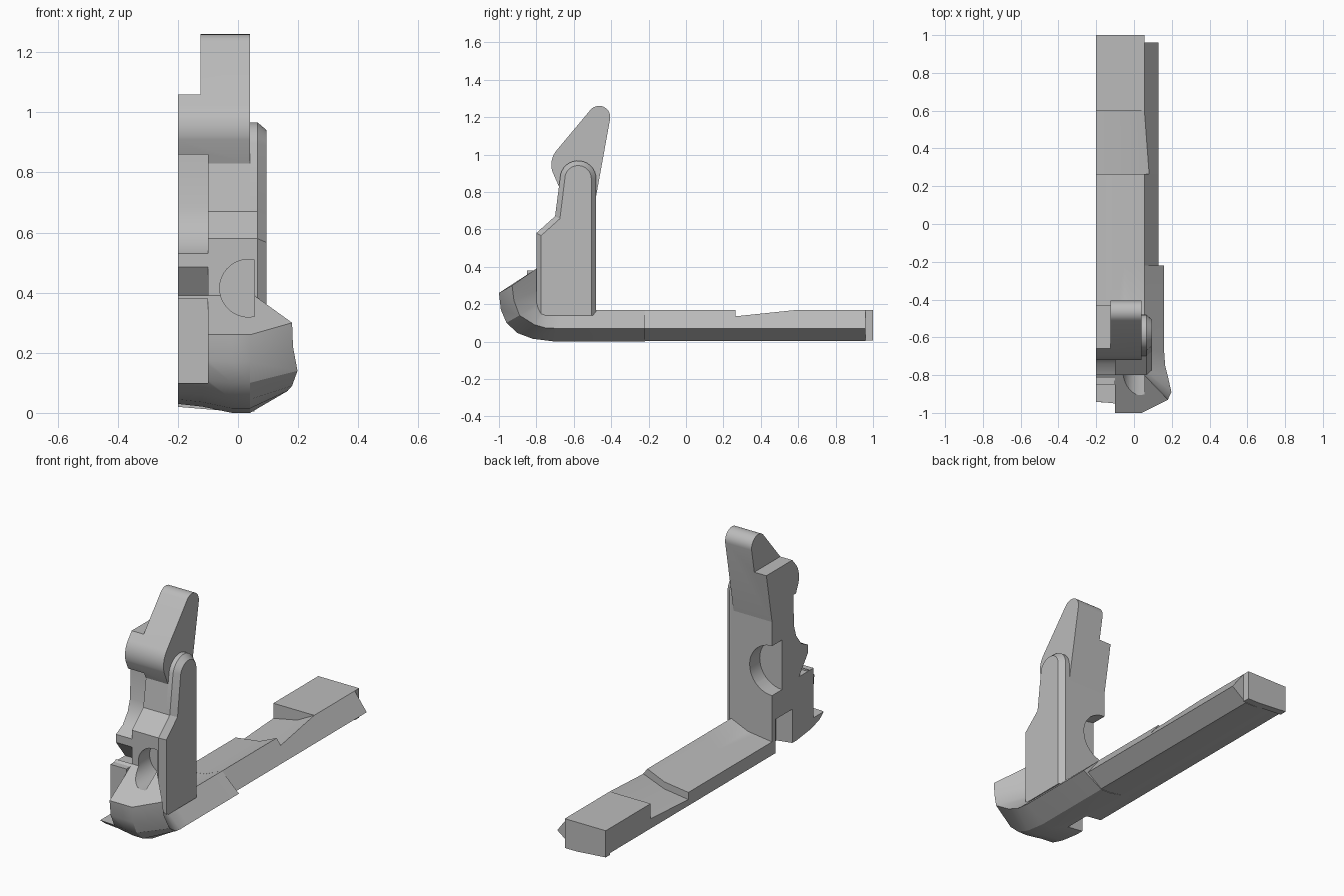
import bpy, bmesh
from math import sin, cos, radians

cube = bpy.data.objects.get("Cube")
if cube:
    bpy.data.objects.remove(cube, do_unlink=True)

grey = bpy.data.materials.new("plain grey")
grey.use_nodes = True
tone = (0.5, 0.5, 0.5, 1)
grey.diffuse_color = tone
grey.node_tree.nodes["Principled BSDF"].inputs["Base Color"].default_value = tone


def loft(name, rings):
    """Skin a closed solid through rings with equal point counts."""
    bm = bmesh.new()
    vs = [[bm.verts.new(p) for p in ring] for ring in rings]
    n = len(rings[0])
    for a, b in zip(vs, vs[1:]):
        for i in range(n):
            j = (i + 1) % n
            bm.faces.new((a[i], a[j], b[j], b[i]))
    bm.faces.new(vs[0])
    bm.faces.new(vs[-1])
    bmesh.ops.recalc_face_normals(bm, faces=bm.faces)
    me = bpy.data.meshes.new(name)
    bm.to_mesh(me)
    bm.free()
    me.materials.append(grey)
    ob = bpy.data.objects.new(name, me)
    bpy.context.collection.objects.link(ob)
    return ob


def slab(name, yz, x0, x1):
    return loft(name, [[(x, y, z) for y, z in yz] for x in (x0, x1)])


def prism(name, xz, y0, y1):
    return loft(name, [[(x, y, z) for x, z in xz] for y in (y0, y1)])


def box(name, x0, x1, y0, y1, z0, z1):
    return slab(name, [(y0, z0), (y1, z0), (y1, z1), (y0, z1)], x0, x1)


def arc(cx, cz, r, a0, a1, n=14):
    return [(cx + r * cos(radians(a0 + (a1 - a0) * i / n)),
             cz + r * sin(radians(a0 + (a1 - a0) * i / n))) for i in range(n + 1)]


def carve(cutter, *targets):
    for ob in targets:
        mod = ob.modifiers.new("cut", "BOOLEAN")
        mod.operation = "DIFFERENCE"
        mod.solver = "EXACT"
        mod.object = cutter
        bpy.context.view_layer.objects.active = ob
        bpy.ops.object.modifier_apply(modifier=mod.name)
    bpy.data.objects.remove(cutter, do_unlink=True)


CUT = -0.2      # flat inner plane

# Front cup: underside curve, outer ridge and inner edge swept backwards
under = [(-1, .26), (-.99, .17), (-.96, .1), (-.9, .045), (-.82, .015), (-.7, 0), (-.22, 0)]
ridge = [(.18, -.93, .30), (.183, -.92, .22), (.198, -.89, .14), (.18, -.81, .09),
         (.165, -.75, .073), (.16, -.68, .07), (.16, -.22, .07)]
inner = [(-.8, .39), (-.8, .27), (-.79, .21), (-.77, .18), (-.74, .17), (-.66, .17), (-.22, .17)]
rings = []
for i, ((py, pz), r, (qy, qz)) in enumerate(zip(under, ridge, inner)):
    lift = min(i / 4, 1) * .03
    dip = .065 if i > 4 else 0
    rings.append([(CUT, py, pz + lift), (-.12, py, pz + lift * .7), (-.02, py, pz), (.04, py, pz),
                  r, (.055, qy, qz), (-.05, qy, qz - dip * .7), (CUT, qy, qz - dip)])
cup = loft("front_cup", rings)


# Rail with a hollowed top, a ramped step and a sharp side flange
def rail_ring(y, edge, mid, low, top_x=.055, tip=.13):
    return [(CUT, y, .03), (-.12, y, .021), (-.02, y, .003), (.04, y, .003), (tip, y, .07),
            (top_x, y, edge), (-.05, y, mid), (CUT, y, low)]


loft("rail_front", [rail_ring(-.22, .17, .125, .105), rail_ring(.265, .17, .125, .105)])
loft("rail_ramp", [rail_ring(.265, .135, .085, .065, .08), rail_ring(.6, .17, .115, .085)])
loft("rail_rear", [rail_ring(.6, .17, .17, .17), rail_ring(.96, .17, .17, .17)])
prism("rail_end", [(CUT, .02), (-.02, .005), (.055, .005), (.055, .17), (CUT, .17)], .96, 1)

# Upright tower: stepped body and hooked centre column
body = slab("tower_body", [(-.48, .1), (-.8, .1), (-.8, .58), (-.7, .67), (-.67, .87), (-.48, .87)],
            -.1, .055)
column = slab("centre_column", [
    (-.48, .1), (-.51, .1), (-.51, .22), (-.66, .22), (-.66, .1), (-.85, .1), (-.85, .38),
    (-.72, .38), (-.8, .485), (-.8, .53), (-.74, .56), (-.695, .62), (-.675, .685),
    (-.67, .87), (-.48, .87)], CUT, -.1)


# Side plate with a chamfered outer rim
def plate_outline(d):
    return ([(-.48 - d, .14), (-.48 - d, .87)] + arc(-.577, .87, .097 - d, 0, 165)
            + [(-.70 + d, .67 - d * .5), (-.80 + d, .58 - d * .5), (-.80 + d, .14)])


plate = loft("side_plate", [[(x, y, z) for y, z in plate_outline(d)]
                            for x, d in ((.04, 0), (.065, 0), (.095, .026))])

# Tilting lever on top, with its inner corner stepped down
lever = slab("top_lever", [(-.48, .78)] + arc(-.465, 1.2, .06, -8, 140)
             + arc(-.6, .945, .12, 140, 197) + [(-.68, .83), (-.6, .83)], CUT, .04)
carve(box("lever_step", -.3, -.125, -1, 0, 1.06, 1.4), lever)
carve(box("lever_relief", -.3, -.1, -.8, -.67, .7, .86), lever)

# Recesses: beak opening, base slot, front scoop, rear pocket
carve(box("beak_cut", -.3, -.1, -1.1, -.85, .1, .6), cup)
carve(box("slot_cut", -.3, -.1, -.66, -.51, -.1, .22), cup)
scoop = arc(.035, .415, .096, 78, 282, 20)
carve(prism("scoop_cut", scoop, -1.1, -.7), cup, body, plate)
pocket = arc(-.2, .505, .14, 0, 345, 36)
carve(prism("pocket_cut", pocket, -.57, -.4), body, column)

# Smooth curved runs, keep hard edges
bpy.ops.object.select_all(action="DESELECT")
for ob in bpy.context.scene.objects:
    if ob.type == "MESH":
        ob.select_set(True)
        bpy.context.view_layer.objects.active = ob
bpy.ops.object.shade_smooth_by_angle(angle=radians(28))
